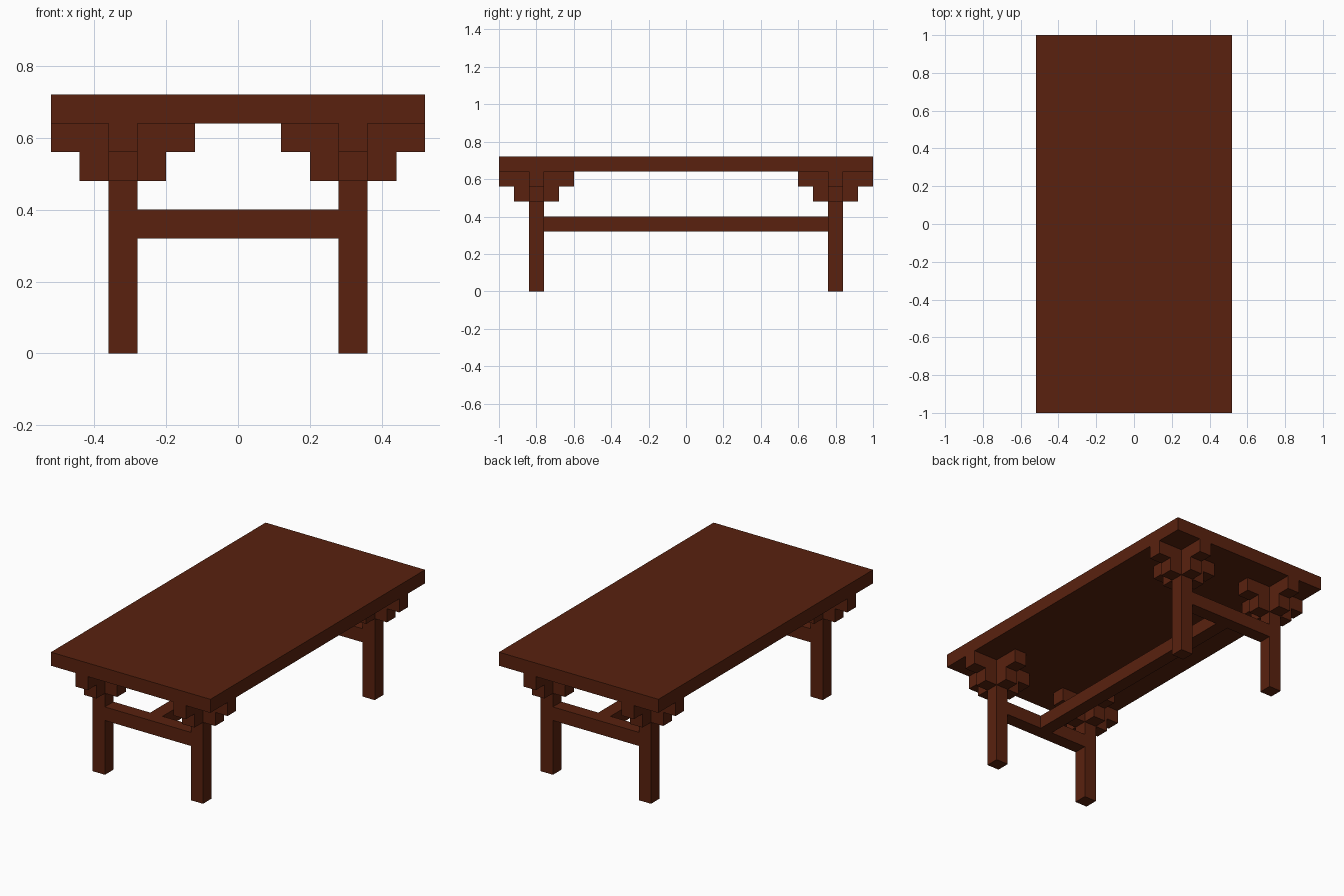
import bpy, bmesh, math
from mathutils import Matrix, Vector

if "Cube" in bpy.data.objects:
    bpy.data.objects.remove(bpy.data.objects["Cube"], do_unlink=True)

U = 0.08                    # timber thickness, the module for every part
LEG_X, LEG_Y = 0.32, 0.80   # leg centres
TOP_Z = 0.64                # underside of the table top

# Dark wood
wood = bpy.data.materials.new("dark_red_wood")
wood.use_nodes = True
colour = (0.100, 0.0155, 0.0045, 1.0)
wood.diffuse_color = colour
bsdf = next(n for n in wood.node_tree.nodes if n.type == 'BSDF_PRINCIPLED')
bsdf.inputs["Base Color"].default_value = colour
bsdf.inputs["Roughness"].default_value = 0.8


def finish(name, bm, location):
    bmesh.ops.recalc_face_normals(bm, faces=bm.faces)
    mesh = bpy.data.meshes.new(name)
    bm.to_mesh(mesh)
    bm.free()
    mesh.materials.append(wood)
    obj = bpy.data.objects.new(name, mesh)
    obj.location = location
    bpy.context.collection.objects.link(obj)
    return obj


def box(name, size, centre):
    bm = bmesh.new()
    bmesh.ops.create_cube(bm, size=1.0)
    bmesh.ops.scale(bm, vec=size, verts=bm.verts)
    return finish(name, bm, centre)


def bracket(name, angle, location):
    """Two-step corbel reaching out from one face of a leg."""
    steps = [(0.5, 0), (2.5, 0), (2.5, -1), (1.5, -1), (1.5, -2), (0.5, -2)]
    bm = bmesh.new()
    face = bm.faces.new([bm.verts.new((x * U, -U / 2, z * U)) for x, z in steps])
    side = bmesh.ops.extrude_face_region(bm, geom=[face])["geom"]
    bmesh.ops.translate(bm, vec=Vector((0, U, 0)),
                        verts=[v for v in side if isinstance(v, bmesh.types.BMVert)])
    bmesh.ops.rotate(bm, cent=(0, 0, 0), matrix=Matrix.Rotation(angle, 3, 'Z'),
                     verts=bm.verts)
    return finish(name, bm, location)


# Table top
box("table_top", (1.04, 2.0, U), (0, 0, TOP_Z + U / 2))

# Legs, each with four stepped brackets under the top
for y, end in ((-LEG_Y, "front"), (LEG_Y, "back")):
    for x, side in ((-LEG_X, "right"), (LEG_X, "left")):
        box(f"{end}_{side}_leg", (U, U, TOP_Z), (x, y, TOP_Z / 2))
        for i, facing in enumerate(("left", "back", "right", "front")):
            bracket(f"{end}_{side}_bracket_{facing}", i * math.pi / 2, (x, y, TOP_Z))
    # Cross rail between the pair of legs
    box(f"{end}_cross_rail", (2 * LEG_X - U, U, U), (0, y, 0.36))

# Long central stretcher joining the cross rails
box("centre_stretcher", (U, 2 * LEG_Y - U, U), (0, 0, 0.36))
